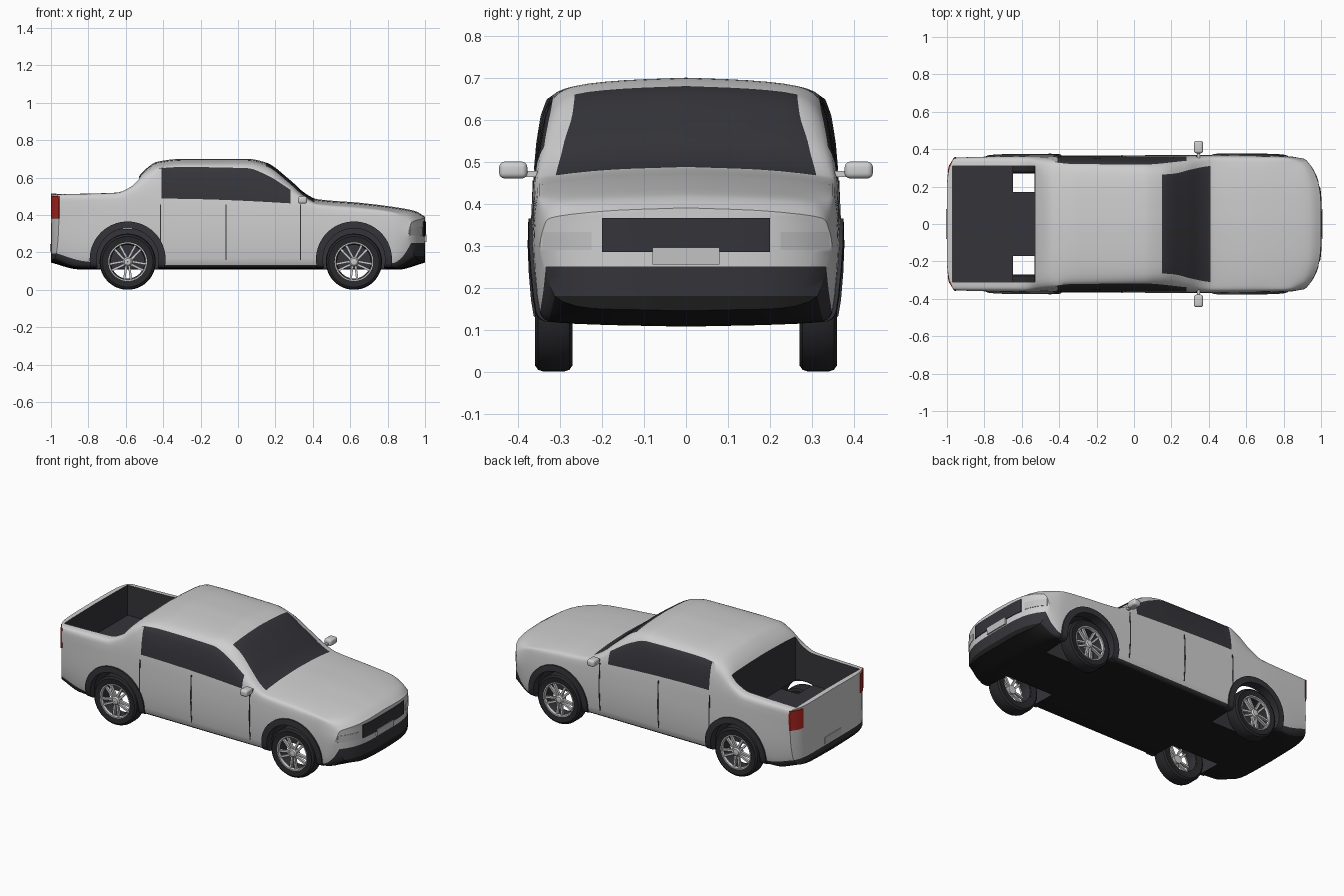
import bpy, bmesh, math
from mathutils import Matrix, Vector

cube = bpy.data.objects.get("Cube")
if cube:
    bpy.data.objects.remove(cube, do_unlink=True)


def material(name, *rgb):
    m = bpy.data.materials.new(name)
    m.use_nodes = True
    m.diffuse_color = (*rgb, 1)
    m.node_tree.nodes["Principled BSDF"].inputs["Base Color"].default_value = (*rgb, 1)
    return m


PAINT = material("light_grey_paint", .62, .62, .62)
DARK = material("dark_glass_and_trim", .035, .035, .042)
BLACK = material("black_underbody", .012, .012, .012)
RUBBER = material("tyre_rubber", .022, .022, .026)
SILVER = material("silver_metal", .6, .6, .6)
LAMP = material("pale_lamp", .54, .54, .54)
RED = material("red_lamp", .45, .02, .015)


def make(name, bm, *mats, angle=35):
    bmesh.ops.recalc_face_normals(bm, faces=bm.faces[:])
    me = bpy.data.meshes.new(name)
    bm.to_mesh(me)
    bm.free()
    ob = bpy.data.objects.new(name, me)
    bpy.context.collection.objects.link(ob)
    for m in mats:
        me.materials.append(m)
    smooth(me, angle)
    return ob


def smooth(me, angle=35):
    me.shade_smooth()
    me.set_sharp_from_angle(angle=math.radians(angle))


def boolean(ob, cutter, op):
    mod = ob.modifiers.new("cut", 'BOOLEAN')
    mod.object, mod.operation, mod.solver = cutter, op, 'EXACT'
    dg = bpy.context.evaluated_depsgraph_get()
    me = bpy.data.meshes.new_from_object(ob.evaluated_get(dg))
    ob.modifiers.clear()
    ob.data = me
    bpy.data.objects.remove(cutter, do_unlink=True)


def add_box(bm, lo, hi, index=0):
    lo, hi = Vector(lo), Vector(hi)
    mat = Matrix.Translation((lo + hi) / 2) @ Matrix.Diagonal((*(hi - lo), 1))
    for v in bmesh.ops.create_cube(bm, size=1, matrix=mat)["verts"]:
        for f in v.link_faces:
            f.material_index = index


def lathe(bm, profile, n=48, centre=(0, 0), index=0):
    """Revolve a closed (radius, y) profile about the y axis."""
    rings = [[bm.verts.new((centre[0] + r * math.cos(a), y, centre[1] + r * math.sin(a)))
              for r, y in profile] for a in (math.tau * k / n for k in range(n))]
    for k in range(n):
        a, b = rings[k], rings[(k + 1) % n]
        for i in range(len(profile)):
            j = (i + 1) % len(profile)
            bm.faces.new((a[i], a[j], b[j], b[i])).material_index = index


def curve(x, keys):
    """Smooth monotone interpolation through (position, value) keys."""
    d = [(b[1] - a[1]) / (b[0] - a[0]) for a, b in zip(keys, keys[1:])]
    m = [d[0]] + [2 * p * q / (p + q) if p * q > 0 else 0 for p, q in zip(d, d[1:])] + [d[-1]]
    i = max([k for k in range(len(d)) if keys[k][0] <= x + 1e-9], default=0)
    (x0, v0), (x1, v1) = keys[i], keys[i + 1]
    h = x1 - x0
    t = (x - x0) / h
    return (v0 * (1 - t) ** 2 * (1 + 2 * t) + m[i] * h * t * (1 - t) ** 2
            + v1 * t * t * (3 - 2 * t) - m[i + 1] * h * t * t * (1 - t))


# Body lines along the length: (x, value)
TOP = [(-1, .515), (-.65, .525), (-.57, .56), (-.5, .64), (-.43, .685), (-.3, .7), (.05, .7),
       (.15, .68), (.28, .585), (.36, .515), (.42, .485), (.65, .465), (.85, .44), (.95, .42), (1, .39)]
CROWN = [(-1, .006), (-.6, .008), (-.4, .02), (1, .02)]
ROOF_Y = [(-1, .33), (-.65, .335), (-.45, .28), (-.3, .265), (.15, .265), (.22, .27), (.3, .29),
          (.41, .31), (.6, .315), (1, .305)]
SHOULDER_Y = [(-1, .35), (-.6, .352), (-.45, .337), (-.35, .322), (.05, .318), (.28, .338),
              (.42, .35), (.8, .35), (1, .33)]
SHOULDER_Z = [(-1, .5), (-.65, .508), (-.55, .55), (-.48, .61), (-.41, .65), (-.3, .656), (.05, .65),
              (.15, .615), (.28, .535), (.36, .482), (.42, .457), (.65, .435), (.85, .412), (1, .362)]
BELT_Y = [(-1, .355), (-.6, .362), (0, .36), (.5, .362), (.8, .358), (1, .34)]
BELT_Z = [(-1, .47), (-.41, .487), (.28, .462), (.42, .435), (.85, .39), (1, .34)]
SIDE_Y = [(-1, .35), (-.6, .366), (.6, .368), (.85, .362), (1, .348)]
TRIM_Z = [(-1, .195), (-.8, .15), (-.4, .133), (.5, .133), (.85, .142), (.93, .18), (1, .25)]
EDGE_Z = [(-1, .165), (-.85, .122), (-.4, .118), (.85, .12), (1, .18)]
FLOOR_Z = [(-1, .15), (-.85, .114), (.85, .112), (1, .15)]
SUB = 3


def section(x):
    """Half section from floor centre to roof centre, as (y, z)."""
    top, crown, ry, sy, fz = (curve(x, k) for k in (TOP, CROWN, ROOF_Y, SIDE_Y, FLOOR_Z))
    rows = [(0, fz - .005), (.22, fz), (sy - .035, curve(x, EDGE_Z)), (sy - .014, curve(x, TRIM_Z)),
            (sy, .3), (curve(x, BELT_Y), curve(x, BELT_Z)),
            (curve(x, SHOULDER_Y), curve(x, SHOULDER_Z)),
            (ry, top - crown), (ry * .55, top - crown * .3), (0, top)]
    ys, zs = ([(i, r[c]) for i, r in enumerate(rows)] for c in (0, 1))
    return [(curve(k / SUB, ys), curve(k / SUB, zs)) for k in range(SUB * 9 + 1)]


def bend(v):
    """Round the nose and tail in plan."""
    x, w = v.co.x, abs(v.co.y) / .36
    if x > .7:
        v.co.x -= .1 * w ** 4 * ((x - .7) / .3) ** 2
    elif x < -.8:
        v.co.x += .05 * w ** 8 * ((x + .8) / .2) ** 2


# Body shell: lofted sides with gridded ends, glass and trim chosen by row
bm = bmesh.new()


def sheet(lines, rule):
    grid = [[bm.verts.new(p) for p in line] for line in lines]
    for i in range(len(grid) - 1):
        for r in range(len(grid[0]) - 1):
            f = bm.faces.new((grid[i][r], grid[i][r + 1], grid[i + 1][r + 1], grid[i + 1][r]))
            f.material_index = rule((lines[i][r][0] + lines[i + 1][r][0]) / 2, r // SUB)


def paint_rule(x, row):
    if row < 3:
        return 2 if row < 2 else 1
    side_glass = row == 5 and -.41 < x < .28
    windscreen = row >= 7 and .15 < x < .41
    return 1 if side_glass or windscreen else 0


stations = sorted({round(i * .02 - 1, 3) for i in range(101)} | {-.41, .15, .41})
sections = {x: section(x) for x in stations}
for s in (1, -1):
    sheet([[(x, s * y, z) for y, z in sections[x]] for x in stations], paint_rule)
for x in (-1, 1):
    sheet([[(x, y * c / 8, z) for y, z in sections[x]] for c in range(-8, 9)], paint_rule)
bmesh.ops.remove_doubles(bm, verts=bm.verts[:], dist=1e-5)
bmesh.ops.dissolve_degenerate(bm, edges=bm.edges[:], dist=1e-6)
for v in bm.verts:
    bend(v)
body = make("body", bm, PAINT, DARK, BLACK)

# Open cargo bed
bm = bmesh.new()
add_box(bm, (-.97, -.31, .325), (-.53, .31, 1), 1)
boolean(body, make("bed_cutter", bm, PAINT, DARK, BLACK), 'DIFFERENCE')
solid = body.data.copy()


def shell(name, bm, mat, grow=(1.004, 1.01)):
    """Thin raised panel following the body surface inside the given volume."""
    me = solid.copy()
    me.transform(Matrix.Diagonal((*grow, 1, 1)))
    ob = bpy.data.objects.new(name, me)
    bpy.context.collection.objects.link(ob)
    boolean(ob, make("panel_cutter", bm, mat), 'INTERSECT')
    ob.data.materials.clear()
    ob.data.materials.append(mat)
    for p in ob.data.polygons:
        p.material_index = 0
    smooth(ob.data)


def panel(name, mat, x, y, z, pair=False, grow=(1.004, 1.01)):
    bm = bmesh.new()
    add_box(bm, (x[0], y[0], z[0]), (x[1], y[1], z[1]))
    if pair:
        add_box(bm, (x[0], -y[1], z[0]), (x[1], -y[0], z[1]))
    shell(name, bm, mat, grow)


panel("grille", DARK, (.9, 1.1), (-.2, .2), (.285, .366))
panel("headlights", LAMP, (.85, 1.1), (.225, .342), (.29, .332), True, (1.003, 1))
panel("front_number_panel", LAMP, (.9, 1.1), (-.08, .08), (.255, .296), grow=(1.008, 1))
panel("rear_number_panel", LAMP, (-1.1, -.98), (-.08, .08), (.205, .245))
panel("tail_lights", RED, (-1.1, -.952), (.28, .5), (.38, .5), True)
for name, x in (("rear_door_seam", -.415), ("middle_door_seam", -.065), ("front_door_seam", .335)):
    panel(name, DARK, (x - .003, x + .003), (.33, .5), (.16, .455), True, (1, 1.006))

# Wheel wells and arch flares
AXLES = {"rear": -.59, "front": .62}
for end, x in AXLES.items():
    well, flare = bmesh.new(), bmesh.new()
    for s in (1, -1):
        lathe(flare, [(.166, s * .318), (.203, s * .318), (.203, s * .5), (.166, s * .5)], 64, (x, .162))
        spin = Matrix.Translation((x, s * .335, .162)) @ Matrix.Rotation(math.pi / 2, 4, 'X')
        bmesh.ops.create_cone(well, cap_ends=True, segments=64, radius1=.173, radius2=.173,
                              depth=.33, matrix=spin)
    for f in well.faces:
        f.material_index = 1
    shell(end + "_arch_flares", flare, DARK, (1, 1.025))
    boolean(body, make("well_cutter", well, PAINT, DARK, BLACK), 'DIFFERENCE')
smooth(body.data)

# Wheel: tyre, barrel, lip, hub and five split spokes, outer side on +y
tyre = bmesh.new()
lathe(tyre, [(.101, -.04), (.135, -.045), (.146, -.037), (.15, -.025), (.15, .025),
             (.146, .037), (.135, .045), (.101, .04)])
barrel = bmesh.new()
lathe(barrel, [(.103, -.038), (.103, .03), (.095, .03), (.09, -.005), (.094, -.038)])
rim = bmesh.new()
lathe(rim, [(.103, .03), (.103, .043), (.097, .043), (.094, .03)])
lathe(rim, [(.001, .005), (.026, .005), (.026, .034), (.018, .042), (.001, .044)], 24)
for k in range(5):
    turn = Matrix.Rotation(math.tau * k / 5 + math.pi / 2, 4, 'Y')
    for s in (1, -1):
        arm = turn @ Matrix.Translation((.058, .027, s * .013)) @ Matrix.Rotation(-s * .13, 4, 'Y')
        bmesh.ops.create_cube(rim, size=1, matrix=arm @ Matrix.Diagonal((.078, .016, .012, 1)))
parts = [make("tyre", tyre, RUBBER), make("wheel_barrel", barrel, DARK), make("wheel_rim", rim, SILVER)]
for end, x in AXLES.items():
    for side, s in (("left", 1), ("right", -1)):
        for part in parts:
            ob = bpy.data.objects.new(f"{end}_{side}_{part.name}", part.data)
            bpy.context.collection.objects.link(ob)
            ob.location = (x, s * .315, .15)
            ob.rotation_euler.z = 0 if s > 0 else math.pi
for part in parts:
    bpy.data.objects.remove(part, do_unlink=True)

# Door mirrors
for side, s in (("left", 1), ("right", -1)):
    bm = bmesh.new()
    add_box(bm, (.32, min(s * .378, s * .445), .46), (.37, max(s * .378, s * .445), .5))
    bmesh.ops.bevel(bm, geom=bm.edges[:], offset=.013, segments=4, profile=.5, affect='EDGES')
    add_box(bm, (.337, min(s * .335, s * .385), .464), (.353, max(s * .335, s * .385), .478))
    make(side + "_mirror", bm, PAINT, angle=50)
